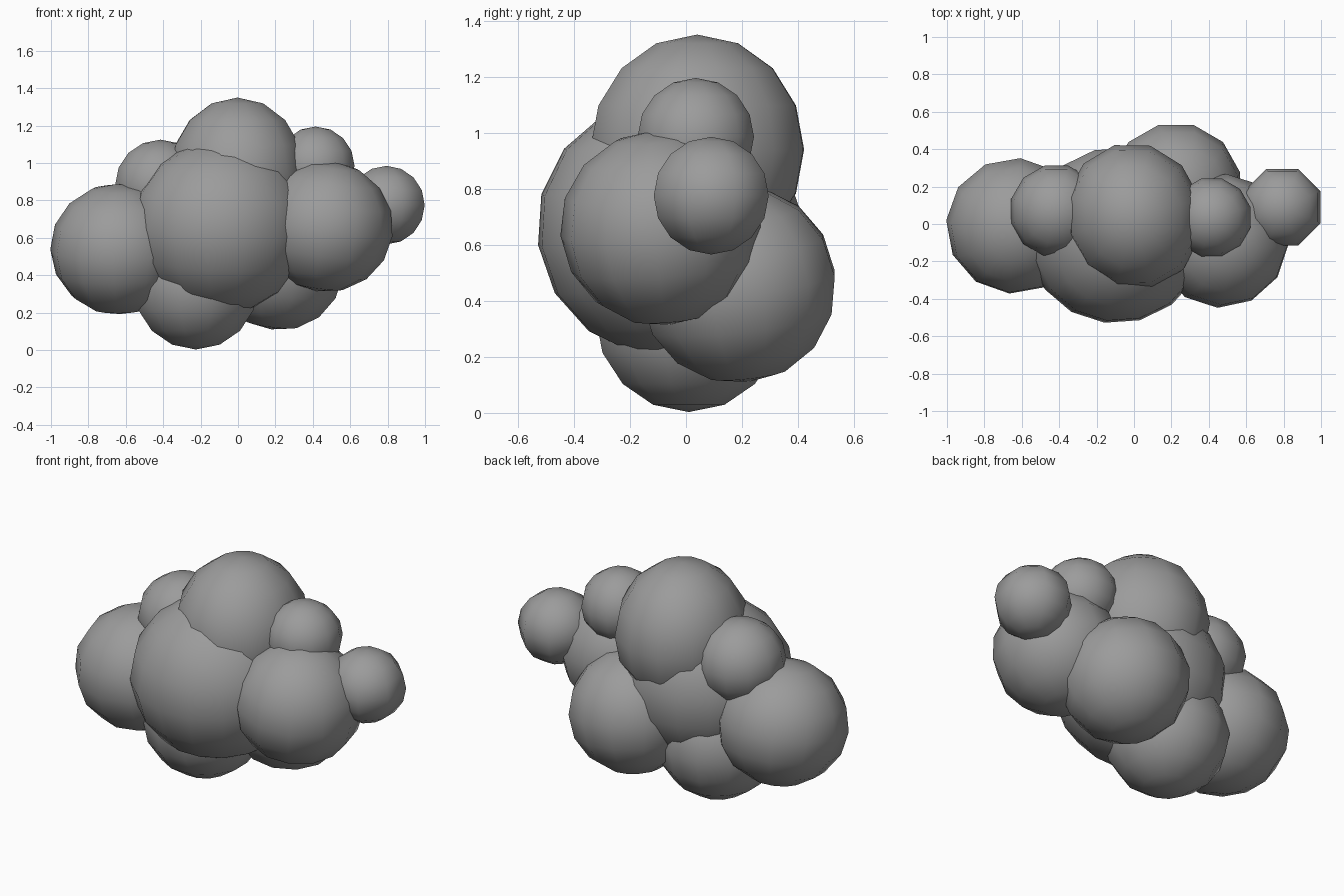
import bpy
from math import radians

if "Cube" in bpy.data.objects:
    bpy.data.objects.remove(bpy.data.objects["Cube"])

# Low-sided smooth puffs: name, centre, half sizes, tilt in degrees, sides
PUFFS = [
    ("centre_puff", (-0.09, -0.06, 0.66), (0.485, 0.475, 0.465), (8, 0, 0), 16),
    ("left_puff", (-0.637, -0.01, 0.54), (0.368, 0.368, 0.352), (8, -5, 10), 12),
    ("crown_puff", (-0.003, 0.04, 0.94), (0.37, 0.395, 0.41), (0, 0, 0), 12),
    ("right_puff", (0.47, -0.09, 0.66), (0.36, 0.36, 0.35), (8, 5, 12), 12),
    ("right_tip_puff", (0.793, 0.09, 0.775), (0.222, 0.222, 0.21), (0, 0, 7.5), 8),
    ("upper_right_puff", (0.415, 0.035, 0.985), (0.215, 0.215, 0.21), (0, 0, 0), 12),
    ("upper_left_puff", (-0.415, 0.07, 0.883), (0.25, 0.25, 0.242), (0, 0, 0), 12),
    ("bottom_puff", (-0.225, 0.01, 0.345), (0.345, 0.345, 0.342), (0, 0, 0), 12),
    ("back_puff", (0.22, 0.185, 0.458), (0.36, 0.36, 0.352), (8, 5, 0), 12),
]

# Dull grey
grey = bpy.data.materials.new("dull_grey")
grey.diffuse_color = (0.33, 0.33, 0.33, 1)
grey.use_nodes = True
grey.node_tree.nodes["Principled BSDF"].inputs["Base Color"].default_value = grey.diffuse_color


def puff(name, centre, size, tilt, sides):
    bpy.ops.mesh.primitive_uv_sphere_add(segments=sides, ring_count=8, radius=1)
    ob = bpy.context.object
    ob.name = name
    ob.scale = size
    ob.location = centre
    # half-step turn so flat sides face the axes
    ob.rotation_euler = (radians(tilt[0]), radians(tilt[1]), radians(tilt[2] + 15))
    ob.data.materials.append(grey)
    bpy.ops.object.shade_smooth()
    return ob


for p in PUFFS:
    puff(*p)
